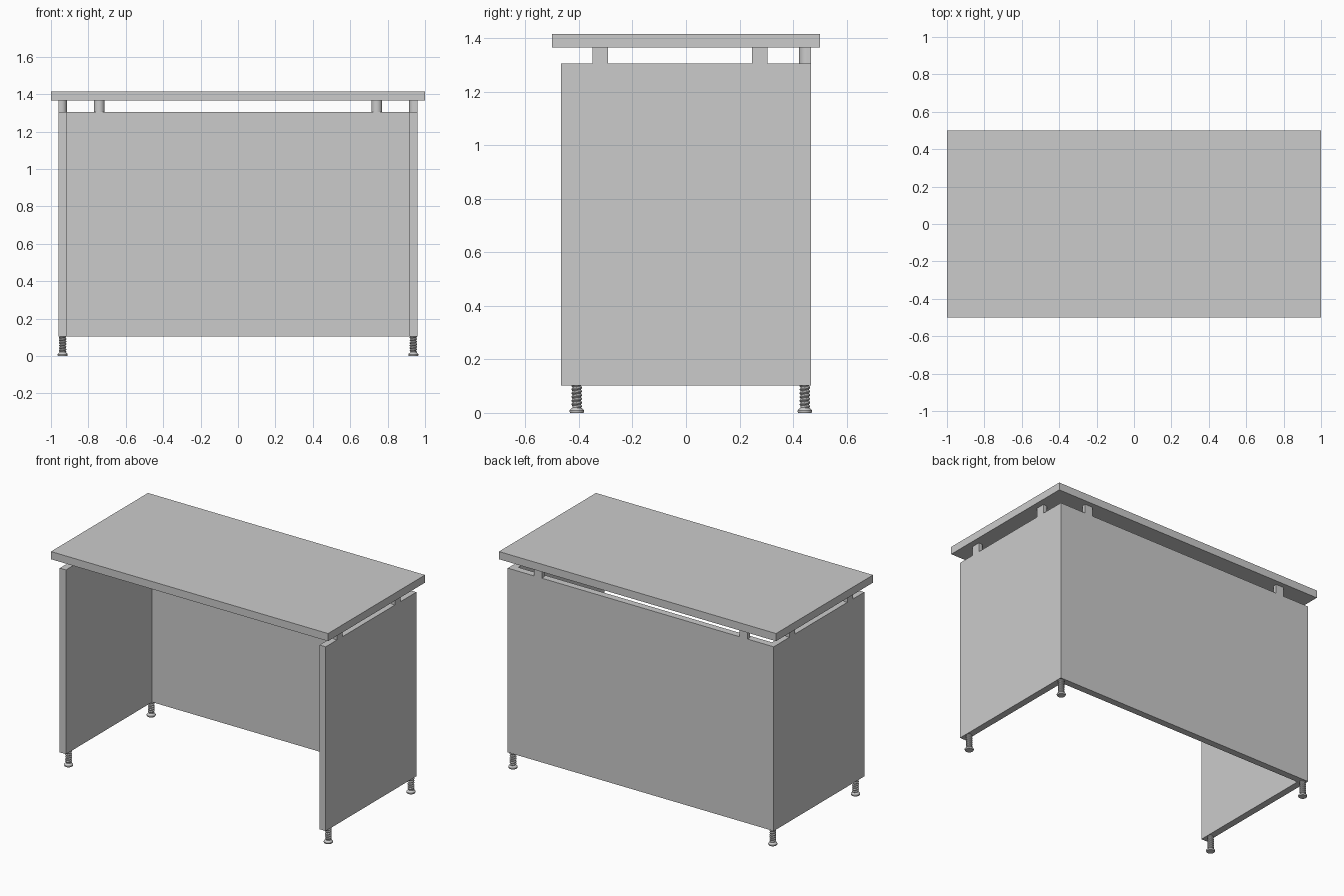
import bpy, bmesh, math

if "Cube" in bpy.data.objects:
    bpy.data.objects.remove(bpy.data.objects["Cube"])


def finish(name, bm, smooth=False):
    bmesh.ops.remove_doubles(bm, verts=bm.verts, dist=1e-5)
    bmesh.ops.recalc_face_normals(bm, faces=bm.faces)
    mesh = bpy.data.meshes.new(name)
    bm.to_mesh(mesh)
    bm.free()
    if smooth:
        mesh.shade_smooth()
        mesh.set_sharp_from_angle(angle=math.radians(35))
    return place(name, mesh)


def place(name, mesh, loc=(0, 0, 0), turn=0):
    obj = bpy.data.objects.new(name, mesh)
    obj.location = loc
    obj.rotation_euler.z = turn
    bpy.context.collection.objects.link(obj)
    return obj


def prism(name, outline, z0, z1, smooth=False):
    """Extrude a flat xy outline from z0 up to z1."""
    bm = bmesh.new()
    face = bm.faces.new([bm.verts.new((x, y, z0)) for x, y in outline])
    ext = bmesh.ops.extrude_face_region(bm, geom=[face], use_keep_orig=True)
    top = [g for g in ext["geom"] if isinstance(g, bmesh.types.BMVert)]
    bmesh.ops.translate(bm, verts=top, vec=(0, 0, z1 - z0))
    return finish(name, bm, smooth)


def spin_profile(bm, profile, turns, steps, rise=0.0):
    """Turn an (r, z) profile about z, rising for a helix."""
    vs = [bm.verts.new((r, 0, z)) for r, z in profile]
    es = [bm.edges.new(pair) for pair in zip(vs, vs[1:])]
    bmesh.ops.spin(bm, geom=vs + es, cent=(0, 0, 0), axis=(0, 0, 1),
                   dvec=(0, 0, rise / steps), angle=math.tau * turns,
                   steps=int(steps * turns), use_duplicate=False)


X, Y, T = 0.96, 0.467, 0.045        # outer half sizes and panel thickness
Z0, Z1, ZT = 0.103, 1.305, 1.365    # panel bottom, panel top, worktop underside

# Worktop
prism("worktop", [(-1, -0.5), (1, -0.5), (1, 0.5), (-1, 0.5)], ZT, 1.415)

# Side and back panels, mitred into one U
prism("side_and_back_panels",
      [(-X, -Y), (-X + T, -Y), (-X + T, Y - T), (X - T, Y - T),
       (X - T, -Y), (X, -Y), (X, Y), (-X, Y)], Z0, Z1)

# Spacers: flat outer face, rounded towards the inside
R = 0.029
outline = [(R, 0)] + [(R * math.cos(a), -(T - R) - R * math.sin(a))
                      for a in [math.pi * i / 16 for i in range(17)]] + [(-R, 0)]
spots = [(s * 0.742, Y, 0) for s in (-1, 1)]
spots += [(s * X, y, -s * math.pi / 2) for s in (-1, 1) for y in (-0.321, 0.276)]
spacer = prism("spacer_1", outline, Z1, ZT, smooth=True)
spacer.location = (spots[0][0], spots[0][1], 0)
for i, (x, y, turn) in enumerate(spots[1:], 2):
    place(f"spacer_{i}", spacer.data, (x, y, 0), turn)

# Levelling feet: turned base and core with a helical thread
bm = bmesh.new()
spin_profile(bm, [(0, 0), (0.025, 0), (0.027, 0.004), (0.027, 0.009), (0.023, 0.014),
                  (0.018, 0.018), (0.0155, 0.02), (0.0155, 0.118), (0, 0.118)], 1, 28)
P = 0.014
spin_profile(bm, [(0.015, 0.014), (0.02, 0.014 + P * 0.4), (0.02, 0.014 + P * 0.6),
                  (0.015, 0.014 + P)], 7, 24, rise=P)
foot = finish("front_left_foot", bm, smooth=True)
FX = X - T / 2
foot.location = (-FX, -0.408, 0)
for name, x, y in (("front_right_foot", FX, -0.408),
                   ("back_left_foot", -FX, 0.444), ("back_right_foot", FX, 0.444)):
    place(name, foot.data, (x, y, 0))
